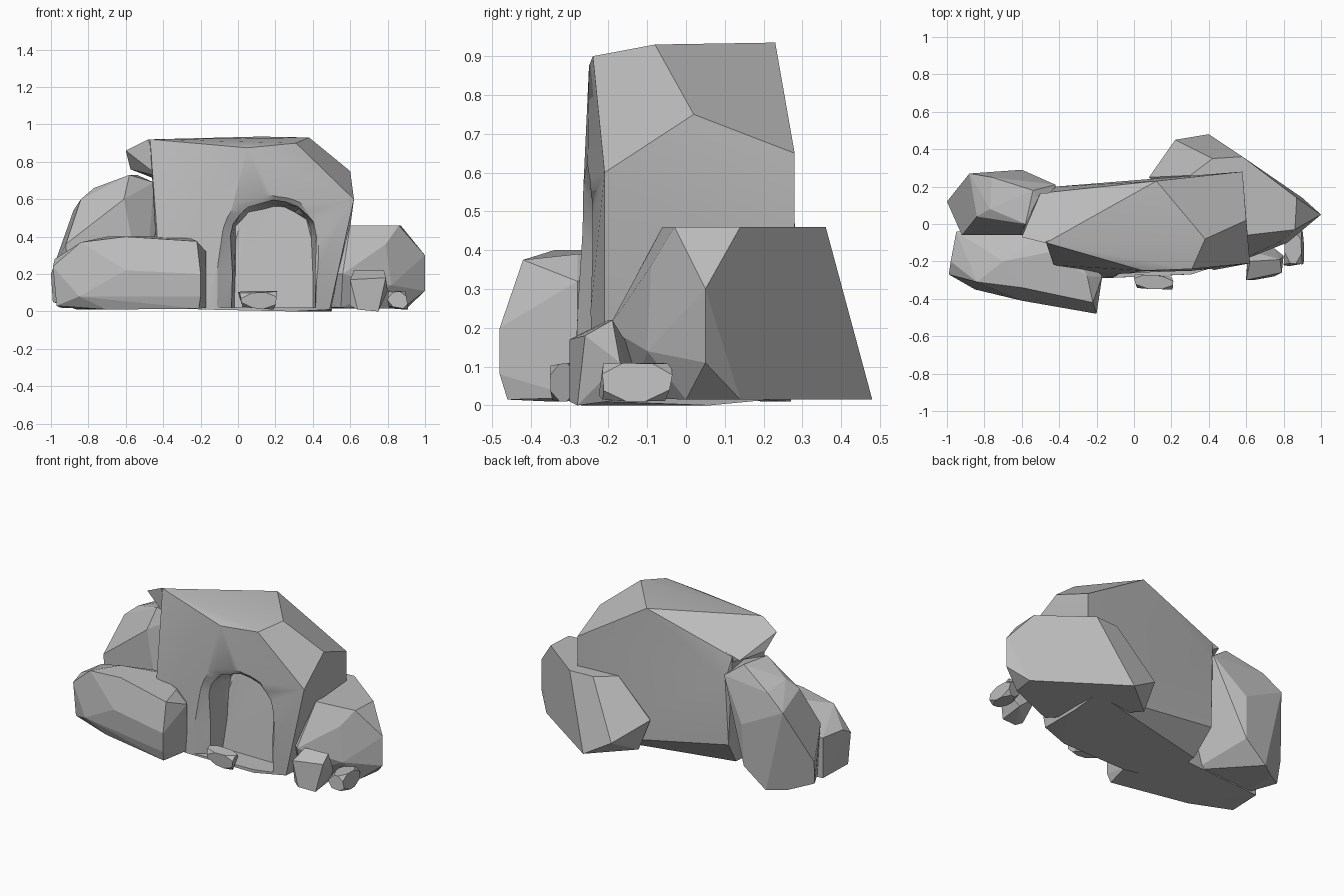
import bpy, bmesh, math, random
from mathutils import Vector

random.seed(4)
default_cube = bpy.data.objects.get("Cube")
if default_cube:
    bpy.data.objects.remove(default_cube, do_unlink=True)

stone = bpy.data.materials.new("stone_grey")
stone.use_nodes = True
grey = (.5, .5, .5, 1)
stone.diffuse_color = grey
stone.node_tree.nodes["Principled BSDF"].inputs["Base Color"].default_value = grey


def add_object(name, bm):
    """Turn a bmesh into a stone object in the scene."""
    bmesh.ops.recalc_face_normals(bm, faces=bm.faces[:])
    mesh = bpy.data.meshes.new(name)
    bm.to_mesh(mesh)
    bm.free()
    mesh.materials.append(stone)
    obj = bpy.data.objects.new(name, mesh)
    bpy.context.collection.objects.link(obj)
    return obj


def rock(name, corners):
    """Faceted boulder: convex hull of its corners, nearly flat facets merged."""
    bm = bmesh.new()
    for corner in corners:
        bm.verts.new(corner)
    hull = bmesh.ops.convex_hull(bm, input=bm.verts[:])
    spare = {v for v in hull["geom_interior"] + hull["geom_unused"]
             if isinstance(v, bmesh.types.BMVert)}
    bmesh.ops.delete(bm, geom=list(spare), context="VERTS")
    bmesh.ops.dissolve_limit(bm, angle_limit=math.radians(6),
                             verts=bm.verts[:], edges=bm.edges[:])
    return add_object(name, bm)


def pebble(name, centre, size):
    """Small chipped stone: box with its corners cut away, squeezed to size."""
    bm = bmesh.new()
    bmesh.ops.create_cube(bm, size=1)
    for vert in bm.verts:
        vert.co += Vector([random.uniform(-.15, .15) for axis in "xyz"])
    bmesh.ops.bevel(bm, geom=bm.verts[:], offset=.33, segments=1,
                    affect="VERTICES", clamp_overlap=True)
    for axis in range(len(size)):
        low = min(v.co[axis] for v in bm.verts)
        high = max(v.co[axis] for v in bm.verts)
        for vert in bm.verts:
            unit = (vert.co[axis] - low) / (high - low) - .5
            vert.co[axis] = centre[axis] + unit * size[axis]
    return add_object(name, bm)


def arch_ring(bm, y, half_width, height, rough, lean):
    """One upright arch outline at depth y, leaning back, with a rough edge."""
    middle, floor, steps = .19, .02, 10
    outline = [(-half_width, floor), (-half_width, height * .35)]
    for i in range(steps + 1):
        angle = math.pi * (1 - i / steps)
        outline.append((half_width * math.cos(angle),
                        height * (.68 + .32 * math.sin(angle) ** .8)))
    outline += [(half_width, height * .35), (half_width, floor)]
    ring = []
    for x, z in outline:
        shake = rough if z > floor else 0
        ring.append(bm.verts.new((middle + x + random.uniform(-shake, shake),
                                  y + lean * z + random.uniform(-shake, shake),
                                  z + random.uniform(-shake, shake))))
    return ring


# Main boulder, its crown chamfered towards the back right
cave = rock("cave_boulder", [
    # crown
    (-.47, -.1, .92), (-.45, .17, .75), (.12, .23, .935),
    (.38, -.08, .93), (.31, -.24, .9), (.05, -.25, .875),
    # right flank
    (.6, .02, .75), (.62, -.21, .6), (.58, .28, .65), (.58, .28, .3),
    (.53, -.21, .24), (.49, -.21, .01),
    # left flank
    (-.42, .2, .6), (-.44, -.17, .6), (-.43, -.22, .38), (-.42, -.25, .02),
    # foot
    (-.1, -.28, .3), (-.17, -.29, .01), (.3, -.27, 0), (-.4, .06, .02),
    (.5, .06, 0), (-.43, .18, .18), (.5, .27, .02)])

# Arched hollow: wide shallow flare, then a short chamber with a leaning back
bm = bmesh.new()
rings = [arch_ring(bm, *spec) for spec in (
    (-.4, .48, .84, 0, 0), (-.28, .29, .66, .008, 0),
    (-.235, .225, .59, .006, 0), (-.17, .22, .58, .01, .08),
    (-.13, .21, .56, .01, .16))]
for outer, inner in zip(rings, rings[1:]):
    for i in range(len(outer)):
        j = (i + 1) % len(outer)
        bm.faces.new((outer[i], outer[j], inner[j], inner[i]))
bm.faces.new(rings[0])
bm.faces.new(rings[-1])
bmesh.ops.triangulate(bm, faces=bm.faces[:])
cutter = add_object("hollow_cutter", bm)
cutter.hide_render = True

cut = cave.modifiers.new("hollow", "BOOLEAN")
cut.operation = "DIFFERENCE"
cut.solver = "EXACT"
cut.object = cutter
bpy.ops.object.select_all(action="DESELECT")
bpy.context.view_layer.objects.active = cave
cave.select_set(True)
bpy.ops.object.modifier_apply(modifier=cut.name)
bpy.data.objects.remove(cutter, do_unlink=True)
bpy.ops.object.shade_smooth_by_angle(angle=math.radians(28))

# Overhanging ledge continuing the chamfered crown
rock("overhang_ledge", [
    (-.6, -.07, .86), (-.48, -.1, .92), (-.575, .01, .76), (-.5, .165, .738),
    (-.4, -.06, .92), (-.4, .17, .77), (-.42, -.1, .72), (-.42, .16, .7)])

# Boulders leaning on either side of the hollow
rock("front_right_boulder", [
    (-.99, -.27, .24), (-.97, -.27, .03), (-.95, -.04, .28), (-.95, -.04, .02),
    (-.98, -.2, .28), (-.84, -.31, .37), (-.7, -.2, .4), (-.6, -.34, .4),
    (-.45, -.15, .4), (-.25, -.28, .39), (-.22, -.42, .375),
    (-.2, -.48, .2), (-.2, -.48, .08), (-.21, -.46, .015), (-.6, -.41, .22),
    (-.85, -.35, .08), (-.7, -.35, .01), (-.17, -.28, .32), (-.17, -.28, .02),
    (-.4, 0, .02), (-.4, 0, .35)])

rock("back_right_boulder", [
    # top
    (-.84, .04, .6), (-.77, .08, .66), (-.58, 0, .73), (-.54, .18, .73),
    (-.76, .25, .63), (-.45, .05, .69), (-.42, .21, .64),
    # sides
    (-1, .12, .2), (-.88, .27, .54), (-.92, -.06, .36), (-.61, -.06, .6),
    (-.6, .29, .4), (-.43, .05, .5), (-.61, .28, .13),
    # foot
    (-.99, .1, .05), (-.76, .27, .01), (-.86, .2, .01), (-.9, -.06, .03),
    (-.5, -.06, .03)])

rock("left_boulder", [
    # flat top
    (.87, .14, .46), (.58, .36, .46), (.42, .35, .46), (.3, .26, .46),
    (.6, -.06, .46), (.86, -.03, .46),
    # outer face
    (1, .05, .3), (1, .05, .11), (.9, .14, .015), (.79, -.09, .36),
    (.82, -.1, .14), (.56, -.2, .2), (.55, -.14, .02), (.88, 0, .015),
    # back foot
    (.4, .48, .015), (.22, .45, .12), (.08, .25, .23), (.15, .27, .03)])

# Loose stones
rock("side_stone", [
    (.6, -.3, .17), (.62, -.2, .22), (.78, -.19, .22), (.79, -.26, .18),
    (.6, -.28, .03), (.64, -.3, .01), (.75, -.28, 0), (.8, -.17, .11),
    (.75, -.13, .02), (.61, -.14, .14)])
pebble("outer_stone", (.855, -.13, .06), (.11, .19, .1))
pebble("doorstep_stone", (.105, -.31, .06), (.21, .08, .1))
